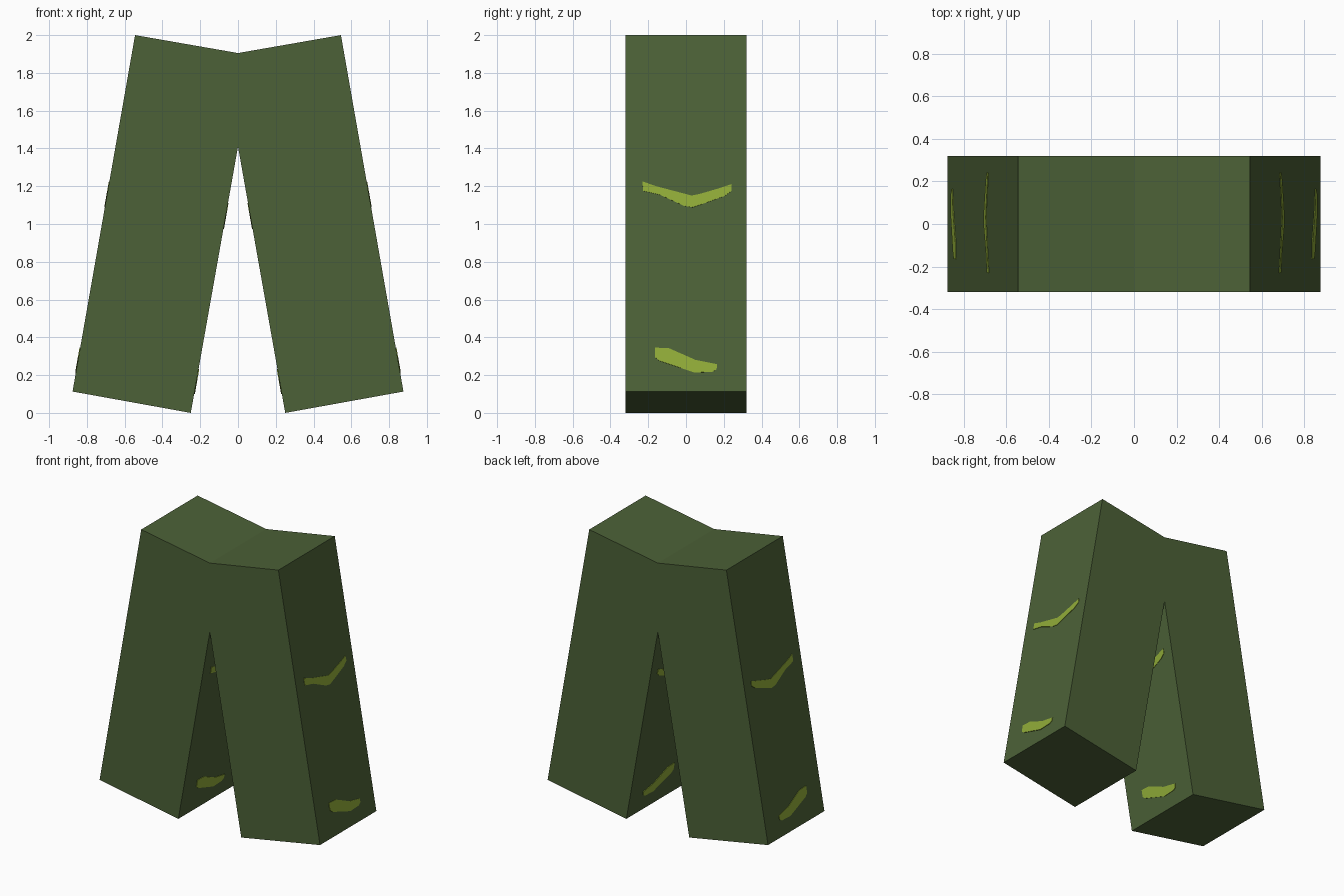
import bpy, bmesh, math
from mathutils import Vector

if "Cube" in bpy.data.objects:
    bpy.data.objects.remove(bpy.data.objects["Cube"])

DEPTH = 0.32          # half depth of the legs
TILT = math.radians(10)


def material(name, rgb):
    m = bpy.data.materials.new(name)
    m.diffuse_color = (*rgb, 1.0)
    m.use_nodes = True
    m.node_tree.nodes["Principled BSDF"].inputs["Base Color"].default_value = m.diffuse_color
    return m


GREEN = material("dark olive green", (0.072, 0.119, 0.038))
LIME = material("light lime green", (0.283, 0.413, 0.040))


def prism(name, outline, offset, mat):
    """Extrude a closed outline of 3D points along an offset vector."""
    bm = bmesh.new()
    face = bm.faces.new([bm.verts.new(p) for p in outline])
    geo = bmesh.ops.extrude_face_region(bm, geom=[face])["geom"]
    verts = [g for g in geo if isinstance(g, bmesh.types.BMVert)]
    bmesh.ops.translate(bm, verts=verts, vec=offset)
    bmesh.ops.recalc_face_normals(bm, faces=bm.faces)
    me = bpy.data.meshes.new(name)
    bm.to_mesh(me)
    bm.free()
    me.materials.append(mat)
    ob = bpy.data.objects.new(name, me)
    bpy.context.collection.objects.link(ob)
    return ob


# Trousers: half profile mirrored across x = 0, extruded through the depth
right = [(0, 1.905), (0.545, 2.0), (0.876, 0.113), (0.25, 0.0), (0, 1.41)]
left = [(-x, z) for x, z in reversed(right[1:4])]
prism("trouser_legs", [(x, -DEPTH, z) for x, z in right + left],
      Vector((0, 2 * DEPTH, 0)), GREEN)

# Crease marks: outlines in (y, z) as seen on the outer side of a leg
marks = {
    "knee_crease": [(-.23, 1.225), (-.16, 1.2), (.03, 1.15), (.07, 1.158), (.18, 1.19),
                    (.24, 1.21), (.242, 1.175), (.205, 1.148), (.10, 1.11), (.035, 1.088),
                    (-.01, 1.095), (-.14, 1.155), (-.228, 1.175)],
    "ankle_crease": [(-.165, .345), (-.09, .342), (.05, .28), (.165, .257), (.162, .23),
                     (.14, .217), (.045, .213), (-.14, .275), (-.165, .295)],
}
# Outer and inner faces of a leg: lower edge (x, z) and direction of the normal
sides = {"outer": (0.876, 0.113, 1), "inner": (0.25, 0.0, -1)}

for name, pts in marks.items():
    for side, (x0, z0, out) in sides.items():
        for label, sx in (("right", 1), ("left", -1)):
            normal = Vector((sx * out * math.cos(TILT), 0, out * math.sin(TILT)))
            outline = []
            for y, z in pts:
                rise = z - 0.113
                p = Vector((sx * (x0 - rise * math.tan(TILT)), y, z0 + rise))
                outline.append(p - normal * 0.002)
            prism(f"{label}_{side}_{name}", outline, normal * 0.006, LIME)
